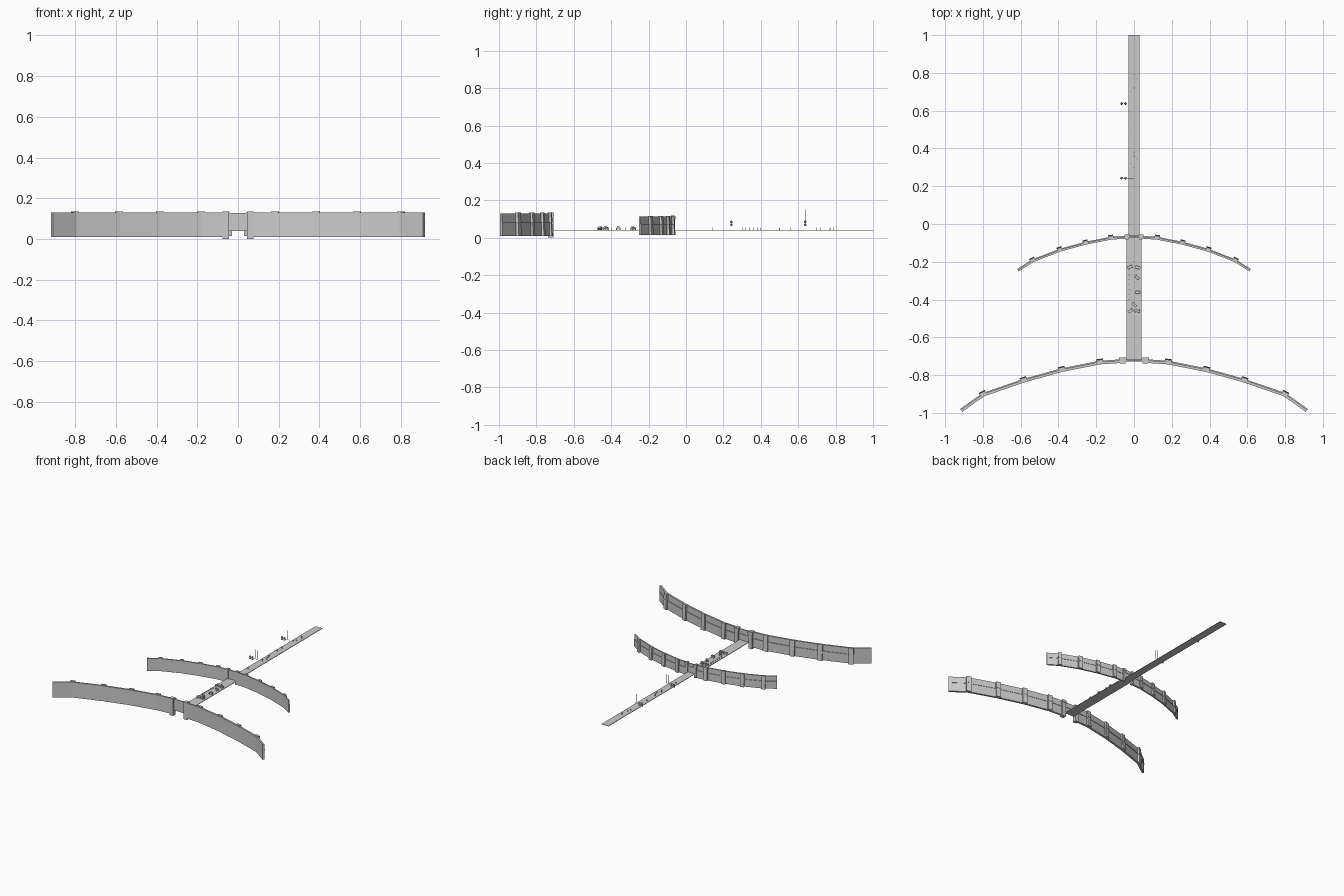
import bpy, bmesh, math, random
from mathutils import Vector, Matrix

if "Cube" in bpy.data.objects:
    bpy.data.objects.remove(bpy.data.objects["Cube"])

random.seed(4)


def finish(bm, name):
    bmesh.ops.recalc_face_normals(bm, faces=bm.faces)
    me = bpy.data.meshes.new(name)
    bm.to_mesh(me)
    bm.free()
    ob = bpy.data.objects.new(name, me)
    bpy.context.collection.objects.link(ob)
    return ob


def add_box(bm, center, size, rot=0.0):
    m = (Matrix.Translation(center) @ Matrix.Rotation(rot, 4, 'Z')
         @ Matrix.Diagonal((*size, 1)))
    bmesh.ops.create_cube(bm, size=1, matrix=m)


def add_rod(bm, a, b, r, sides=6):
    a, b = Vector(a), Vector(b)
    d = b - a
    m = Matrix.Translation((a + b) / 2) @ d.to_track_quat('Z', 'Y').to_matrix().to_4x4()
    bmesh.ops.create_cone(bm, cap_ends=True, segments=sides, radius1=r,
                          radius2=r, depth=d.length, matrix=m)


def loft(bm, rings):
    vs = [[bm.verts.new(p) for p in ring] for ring in rings]
    n = len(vs[0])
    for a, b in zip(vs, vs[1:]):
        for i in range(n):
            bm.faces.new((a[i], a[(i + 1) % n], b[(i + 1) % n], b[i]))
    bm.faces.new(vs[0])
    bm.faces.new(vs[-1])


def wall_half(path, profile):
    """One side of a wall: profile is (offset to the rear, height)."""
    pts = [Vector((*p, 0)) for p in path]
    bm = bmesh.new()
    rings = []
    for i, p in enumerate(pts):
        t = (pts[min(i + 1, len(pts) - 1)] - pts[max(i - 1, 0)]).normalized()
        n = Vector((-t.y, t.x, 0))
        rings.append([p + n * o + Vector((0, 0, z)) for o, z in profile])
    loft(bm, rings)
    return bm, pts


def buttress(bm, p, t, half, prof):
    n = Vector((-t.y, t.x, 0))
    loft(bm, [[p + t * s + n * o + Vector((0, 0, z)) for o, z in prof]
              for s in (-half, half)])


def mirror(ob):
    m = ob.modifiers.new("mirror", 'MIRROR')
    m.use_axis = (True, False, False)


def build_wall(prefix, path, th, z0, z1, half):
    h = z1 - z0
    mid = z0 + h * 0.6
    # curtain wall with a ledge along the rear
    prof = [(-th, z0), (th, z0), (th, mid - h * .03), (th + .003, mid - h * .03),
            (th + .003, mid), (th * .7, mid), (th * .7, z1), (-th, z1)]
    bm, pts = wall_half(path, prof)
    mirror(finish(bm, prefix + "_wall"))
    # rear buttresses
    bm = bmesh.new()
    bprof = [(-th * .3, z0), (th + .013, z0), (th + .009, mid), (th + .011, mid),
             (th + .008, z1 + .004), (-th * .3, z1 + .004)]
    for i in range(1, len(pts) - 1):
        t = (pts[i + 1] - pts[i - 1]).normalized()
        buttress(bm, pts[i], t, half, bprof)
    mirror(finish(bm, prefix + "_buttresses"))


outer = [(.06, -.727), (.18, -.735), (.382, -.775), (.583, -.831),
         (.797, -.905), (.914, -.988)]
inner = [(.035, -.071), (.122, -.077), (.256, -.103), (.392, -.14),
         (.535, -.196), (.614, -.246)]
build_wall("outer", outer, .008, .01, .13, .018)
build_wall("inner", inner, .006, .015, .113, .014)


# gate posts and gate panels
def gate(prefix, y, x0, x1, zb, zt, depth):
    bm = bmesh.new()
    add_box(bm, ((x0 + x1) / 2, y, (zb + zt) / 2), (x1 - x0, depth, zt - zb))
    add_box(bm, ((x0 + x1) / 2, y + depth * .3, zt - .012),
            (x1 - x0 + .01, depth * .6, .018))
    mirror(finish(bm, prefix + "_gate_posts"))
    bm = bmesh.new()
    add_box(bm, (0, y, (.04 + zt - .006) / 2), (x0 * 2, .008, zt - .046))
    add_box(bm, (0, y + .005, .088), (x0 * 2, .006, .005))
    finish(bm, prefix + "_gate")


gate("outer", -.724, .045, .075, 0, .134, .03)
gate("inner", -.07, .03, .046, .014, .118, .022)

# roads
bm = bmesh.new()
add_box(bm, (0, -.395, .04), (.08, .65, .004))
finish(bm, "inner_road")
bm = bmesh.new()
add_box(bm, (0, .465, .04), (.06, 1.07, .004))
finish(bm, "outer_road")

# carts parked on the inner road
carts = [(-.021, -.228, .5), (.02, -.23, -.3), (.017, -.283, -.6), (.02, -.362, 0),
         (.001, -.428, -.7), (-.018, -.46, .6), (.017, -.46, -.2)]
bm = bmesh.new()
for x, y, a in carts:
    add_box(bm, (x, y, .053), (.028, .014, .009), a)
    add_box(bm, (x + .005 * math.cos(a), y + .005 * math.sin(a), .059),
            (.012, .012, .004), a)
    r = Matrix.Rotation(a, 3, 'Z')
    for s in (-.009, .009):
        w = r @ Vector((s, .009, 0))
        c = Vector((x, y, .046))
        add_rod(bm, c - w, c - w + r @ Vector((0, .003, 0)), .004, 8)
        w = r @ Vector((s, -.009, 0))
        add_rod(bm, c - w, c - w - r @ Vector((0, .003, 0)), .004, 8)
finish(bm, "carts")

# tiny standing figures
bm = bmesh.new()
spots = [(-.027, -.27 - .026 * i) for i in range(6)] + [(-.002, -.2)]
spots += [(random.choice((-.012, 0, .012)), y) for y in
          (.14, .3, .32, .34, .36, .38, .4, .5, .56, .7, .72, .77, .79)]
for x, y in spots:
    add_box(bm, (x, y, .046), (.004, .003, .009))
    add_box(bm, (x, y, .052), (.0025, .0025, .003))
finish(bm, "figures")

# hovering twin-body units with thin masts beside the outer road
bm = bmesh.new()
for y in (.243, .638):
    for x in (-.066, -.045):
        for z in (.07, .085):
            bmesh.ops.create_icosphere(bm, subdivisions=1, radius=.008,
                                       matrix=Matrix.Translation((x, y, z)))
    add_rod(bm, (-.066, y, .078), (.003, y, .078), .0012)
    for x in (-.02, .0):
        add_rod(bm, (x, y, .078), (x, y, .15), .0008)
finish(bm, "masted_units")
